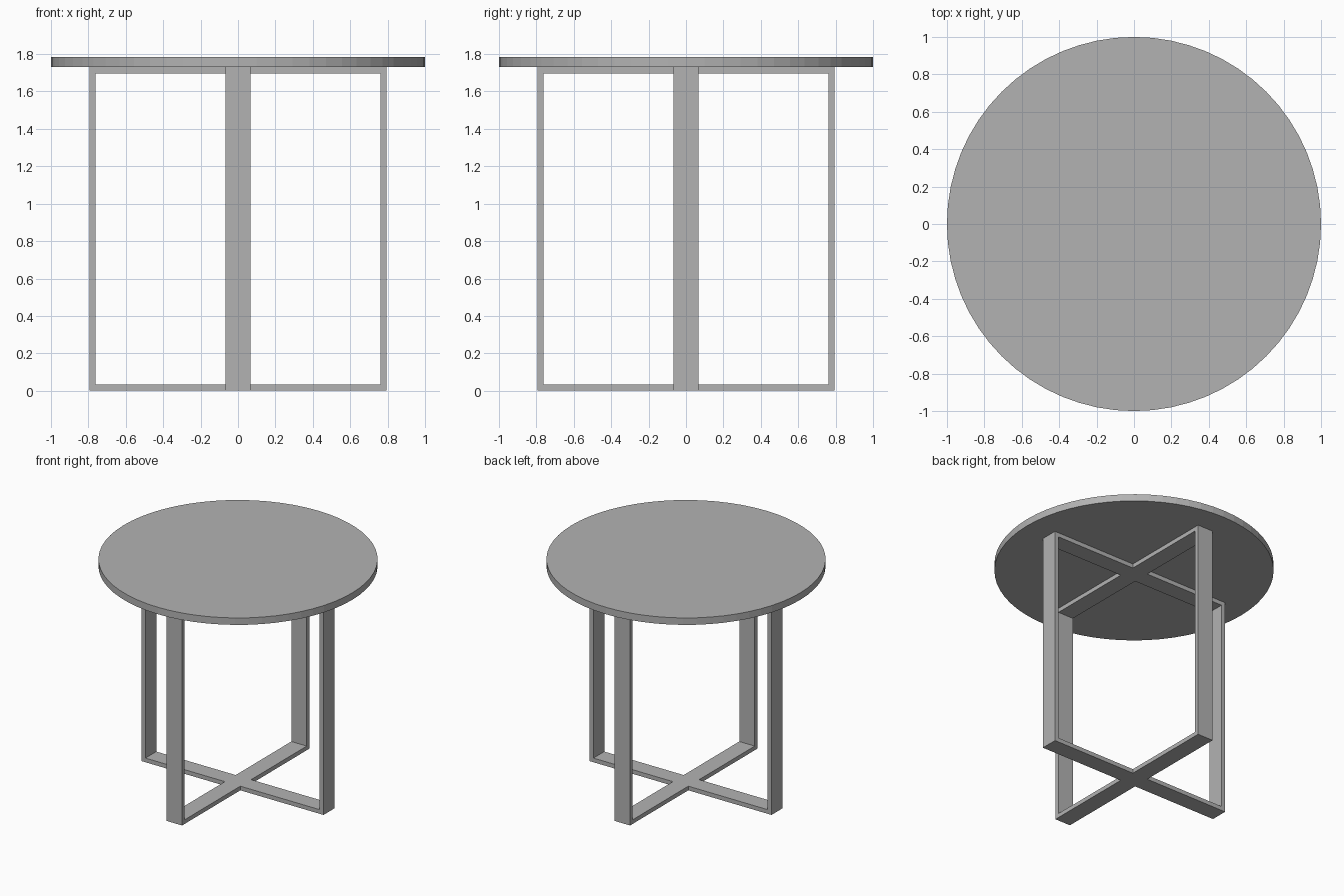
import bpy, bmesh
from math import pi
from mathutils import Matrix

cube = bpy.data.objects.get("Cube")
if cube:
    bpy.data.objects.remove(cube, do_unlink=True)

# Overall dimensions
TOP_RADIUS, TOP_Z, FRAME_Z = 1.0, 1.785, 1.73
FRAME_HALF, BAR, WIDTH = 0.795, 0.033, 0.135

grey = bpy.data.materials.new("plain_grey")
colour = (0.45, 0.45, 0.45, 1)
grey.diffuse_color = colour
grey.use_nodes = True
grey.node_tree.nodes["Principled BSDF"].inputs["Base Color"].default_value = colour


def add_object(name, bm):
    bmesh.ops.recalc_face_normals(bm, faces=bm.faces)
    mesh = bpy.data.meshes.new(name)
    bm.to_mesh(mesh)
    bm.free()
    mesh.materials.append(grey)
    obj = bpy.data.objects.new(name, mesh)
    bpy.context.collection.objects.link(obj)
    return obj


def rectangular_frame(name, angle):
    """Closed upright loop of flat bar, turned about z."""
    bm = bmesh.new()
    rings = []
    for y in (-WIDTH / 2, WIDTH / 2):
        for inset in (0, BAR):
            x, low, high = FRAME_HALF - inset, inset, FRAME_Z - inset
            rings.append([bm.verts.new((px, y, pz)) for px, pz in
                          ((-x, low), (x, low), (x, high), (-x, high))])
    front_out, front_in, back_out, back_in = rings
    for a, b in ((front_out, front_in), (front_in, back_in),
                 (back_in, back_out), (back_out, front_out)):
        for i in range(4):
            j = (i + 1) % 4
            bm.faces.new((a[i], a[j], b[j], b[i]))
    bm.transform(Matrix.Rotation(angle, 4, "Z"))
    return add_object(name, bm)


# Crossed base: two loops merged into one body
base = rectangular_frame("crossed_base", 0)
other = rectangular_frame("second_frame", pi / 2)
union = base.modifiers.new("merge", "BOOLEAN")
union.operation, union.solver, union.object = "UNION", "EXACT", other
bpy.context.view_layer.objects.active = base
bpy.ops.object.modifier_apply(modifier=union.name)
bpy.data.objects.remove(other, do_unlink=True)

# Round table top
bm = bmesh.new()
bmesh.ops.create_cone(bm, cap_ends=True, segments=64, radius1=TOP_RADIUS,
                      radius2=TOP_RADIUS, depth=TOP_Z - FRAME_Z,
                      matrix=Matrix.Translation((0, 0, (TOP_Z + FRAME_Z) / 2)))
add_object("table_top", bm)
